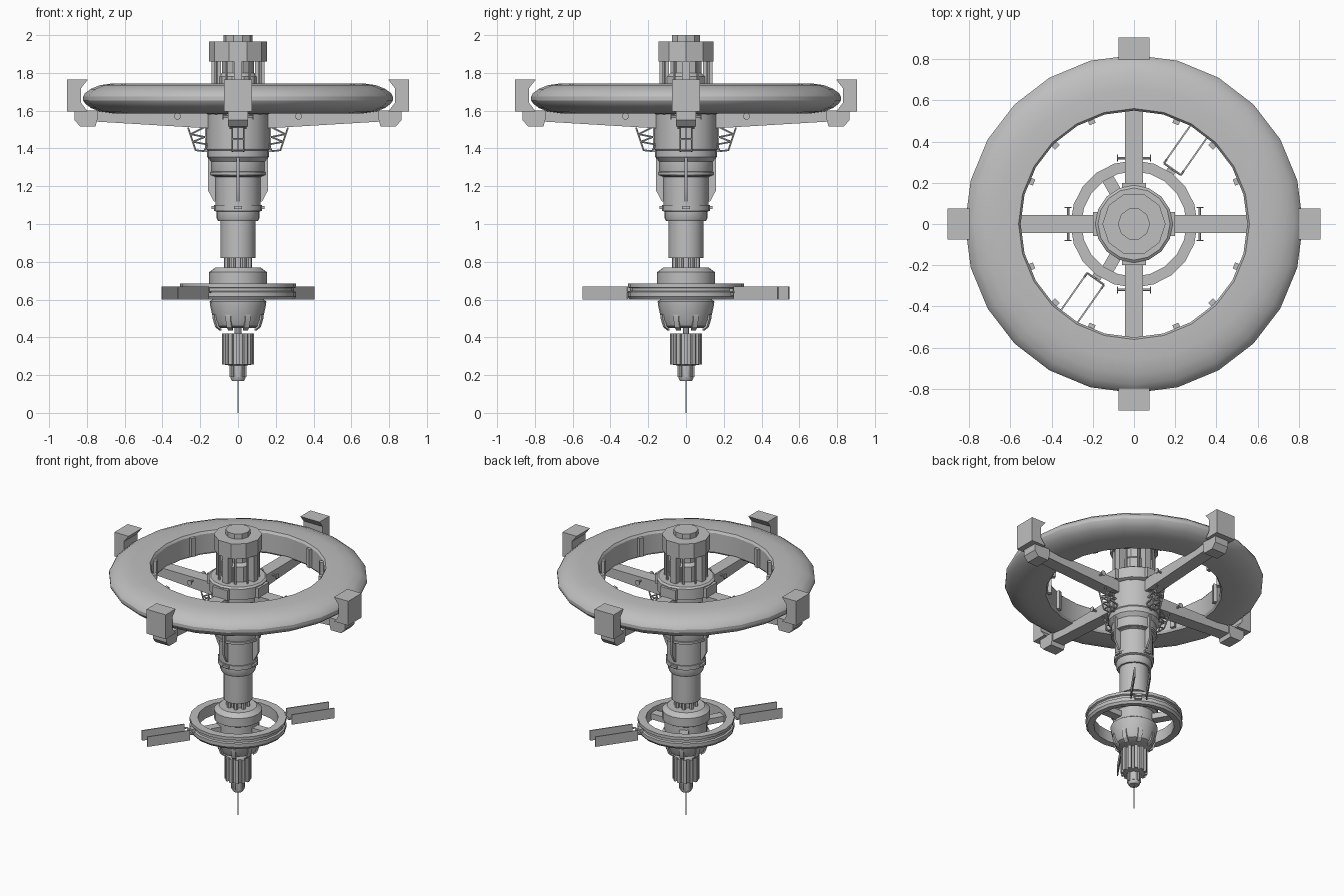
import bpy, bmesh
from math import sin, cos, pi, radians
from mathutils import Vector, Matrix

if "Cube" in bpy.data.objects:
    bpy.data.objects.remove(bpy.data.objects["Cube"])

GREY = (0.52, 0.52, 0.52, 1)
mat = bpy.data.materials.new("hull grey")
mat.use_nodes = True
mat.diffuse_color = GREY
mat.node_tree.nodes["Principled BSDF"].inputs["Base Color"].default_value = GREY
parts = []
QUARTERS = [i * pi / 2 for i in range(4)]


def finish(name, bm):
    bmesh.ops.recalc_face_normals(bm, faces=bm.faces[:])
    mesh = bpy.data.meshes.new(name)
    bm.to_mesh(mesh)
    bm.free()
    mesh.materials.append(mat)
    ob = bpy.data.objects.new(name, mesh)
    bpy.context.collection.objects.link(ob)
    parts.append(ob)


def lathe(name, profile, sides=16, closed=False):
    """Spin (radius, height) points around z; open profiles get end caps."""
    bm = bmesh.new()
    rows = [[bm.verts.new((r * cos(2 * pi * i / sides), r * sin(2 * pi * i / sides), z))
             for i in range(sides)] for r, z in profile]
    pairs = list(zip(rows, rows[1:]))
    if closed:
        pairs.append((rows[-1], rows[0]))
    else:
        bm.faces.new(rows[0])
        bm.faces.new(rows[-1])
    for a, b in pairs:
        for i in range(sides):
            j = (i + 1) % sides
            bm.faces.new((a[i], a[j], b[j], b[i]))
    finish(name, bm)


def prisms(name, outline, half, angles, offset=0):
    """Extrude an outline in the radius-height plane sideways, once per angle."""
    bm = bmesh.new()
    for a in angles:
        turn = Matrix.Rotation(a, 3, 'Z')
        sides = [[bm.verts.new(turn @ Vector((r, offset + s, z))) for r, z in outline]
                 for s in (-half, half)]
        n = len(outline)
        for side in sides:
            bm.faces.new(side)
        for i in range(n):
            j = (i + 1) % n
            bm.faces.new((sides[0][i], sides[0][j], sides[1][j], sides[1][i]))
    finish(name, bm)


def blocks(name, r0, r1, z0, z1, half, angles, offset=0):
    prisms(name, [(r0, z0), (r1, z0), (r1, z1), (r0, z1)], half, angles, offset)


def bars(name, segments, radius, angles, sides=6):
    """Round bars between point pairs, repeated at each angle."""
    bm = bmesh.new()
    for a in angles:
        turn = Matrix.Rotation(a, 4, 'Z')
        for p, q in segments:
            p, q = Vector(p), Vector(q)
            d = q - p
            m = turn @ Matrix.Translation((p + q) / 2) @ d.to_track_quat('Z', 'Y').to_matrix().to_4x4()
            bmesh.ops.create_cone(bm, cap_ends=True, segments=sides, radius1=radius,
                                  radius2=radius, depth=d.length, matrix=m)
    finish(name, bm)


# Large habitat ring with a flat inner wall and rounded outer rim
MID = 1.665
upper = [(.55, .065), (.56, .08), (.66, .08), (.73, .07), (.78, .05), (.81, .027), (.82, .01)]
rim = [(r, MID + h) for r, h in upper] + [(r, MID - h) for r, h in reversed(upper)]
lathe("habitat_ring", rim, 24, closed=True)
ribs = [i * pi / 8 for i in range(16) if i % 4]
blocks("ring_inner_ribs", .525, .56, 1.6, 1.73, .016, ribs)

# Clamps, feet and struts at the four quarters
prisms("ring_clamps", [(.795, 1.765), (.905, 1.765), (.905, 1.595), (.795, 1.595),
                       (.83, 1.64), (.83, 1.72)], .074, QUARTERS)
prisms("strut_feet", [(.865, 1.6), (.865, 1.55), (.835, 1.515), (.755, 1.515),
                      (.745, 1.55), (.745, 1.6)], .053, QUARTERS)
prisms("struts", [(.8, 1.595), (.8, 1.545), (.13, 1.505), (.13, 1.595)], .044, QUARTERS)

# Cross rods with end discs on the struts
R, Z = .32, 1.57
bars("strut_cross_rods", [((R, -.08, Z), (R, .08, Z))], .007, QUARTERS)
bars("strut_rod_discs", [((R, y - .003, Z), (R, y + .003, Z)) for y in (-.08, .08)],
     .018, QUARTERS, 10)

# Lattice brackets beneath the struts
truss = []
for y in (-.03, .03):
    pts = [(.265, 1.51), (.225, 1.39), (.18, 1.385), (.16, 1.42), (.24, 1.435),
           (.175, 1.46), (.25, 1.475), (.18, 1.51)]
    pts = [(r, y, z) for r, z in pts]
    truss += list(zip(pts, pts[1:]))
truss += [((r, -.03, z), (r, .03, z)) for r, z in ((.225, 1.39), (.245, 1.45), (.18, 1.385))]
bars("lattice_brackets", truss, .005, QUARTERS, 5)

# Top cap, its pillars and the hub collar
lathe("top_cap", [(.153, 1.86), (.153, 1.965), (.078, 1.965), (.078, 2)], 10)
lathe("upper_core", [(.105, 1.6), (.105, 1.78), (.085, 1.8), (.085, 1.87)], 10)
blocks("cap_pillars", .09, .14, 1.62, 1.87, .022, QUARTERS)
post_angles = [a + s * radians(28) for a in QUARTERS for s in (-1, 1)]
bars("cap_posts", [((.132, 0, 1.62), (.132, 0, 1.87))], .008, post_angles)
lathe("hub_collar", [(.165, 1.58), (.188, 1.59), (.188, 1.665), (.175, 1.675), (.1, 1.675)])
blocks("collar_plates", .17, .2, 1.59, 1.66, .058, QUARTERS)

# Stepped main column
lathe("main_column", [(.167, 1.6), (.167, 1.395), (.163, 1.39), (.163, 1.355), (.142, 1.33),
                      (.142, 1.275), (.135, 1.255), (.12, 1.25), (.12, 1.1), (.127, 1.1),
                      (.127, 1.07), (.113, 1.065), (.113, 1.03), (.105, 1.015), (.093, 1.015),
                      (.093, .82)], 20)
lathe("column_band", [(.11, 1.25), (.148, 1.26), (.148, 1.275), (.13, 1.28)], 20)
prisms("column_fins", [(.1, 1.36), (.16, 1.36), (.16, 1.18), (.128, 1.12), (.1, 1.12)],
       .007, QUARTERS)
blocks("column_rails", .15, .174, 1.38, 1.51, .006, QUARTERS)
blocks("column_latches", .11, .14, 1.08, 1.095, .022, QUARTERS)

# Neck between column and lower module
lathe("neck", [(.05, .74), (.05, .84)])
bars("neck_posts", [((.065, 0, .75), (.065, 0, .825))], .014,
     [i * pi / 4 + pi / 8 for i in range(8)])

# Lower module and tapered bowl
lathe("lower_module", [(.12, .77), (.153, .745), (.153, .685), (.135, .675), (.135, .6),
                       (.15, .59), (.148, .57), (.13, .49), (.115, .46), (.09, .45)], 20)
prisms("bowl_claws", [(.14, .52), (.14, .5), (.125, .455), (.1, .435), (.1, .445),
                      (.118, .462), (.125, .52)], .014, [i * pi / 4 + pi / 8 for i in range(8)])

# Docking ring around the lower module
lathe("docking_ring", [(.255, .605), (.255, .685), (.308, .685), (.308, .665), (.297, .66),
                       (.297, .645), (.308, .64), (.308, .615), (.297, .6)], 20, closed=True)
blocks("ring_spokes", .12, .27, .615, .655, .03, [0, 2 * pi / 3, 4 * pi / 3])

# Paired panels on gimbal arms
wings = [radians(55), radians(235)]
for side, y in (("left", .05), ("right", -.05)):
    blocks("panel_" + side, .345, .63, .6, .67, .004, wings, y)
bars("gimbal_arms", [((.29, 0, .64), (.325, 0, .64)), ((.325, -.05, .64), (.325, .05, .64)),
                     ((.325, -.05, .64), (.35, -.05, .64)), ((.325, .05, .64), (.35, .05, .64))],
     .006, wings)
blocks("gimbal_mounts", .295, .32, .622, .658, .022, wings)

# Ribbed tail, tip and needle
lathe("tail_stem", [(.018, .46), (.018, .41)], 10)
lathe("tail_core", [(.07, .42), (.07, .255), (.04, .25)])
blocks("tail_ribs", .05, .084, .255, .42, .011, [i * pi / 6 for i in range(12)])
lathe("tail_tip", [(.04, .26), (.04, .185), (.032, .17)], 12)
blocks("tip_ribs", .03, .045, .19, .25, .007, [i * pi / 4 for i in range(8)])
lathe("needle", [(.004, .18), (.003, 0)], 6)

# Shading: smooth round parts, keep hard edges
bpy.ops.object.select_all(action='DESELECT')
for ob in parts:
    ob.select_set(True)
bpy.context.view_layer.objects.active = parts[0]
bpy.ops.object.shade_smooth_by_angle(angle=radians(30))
